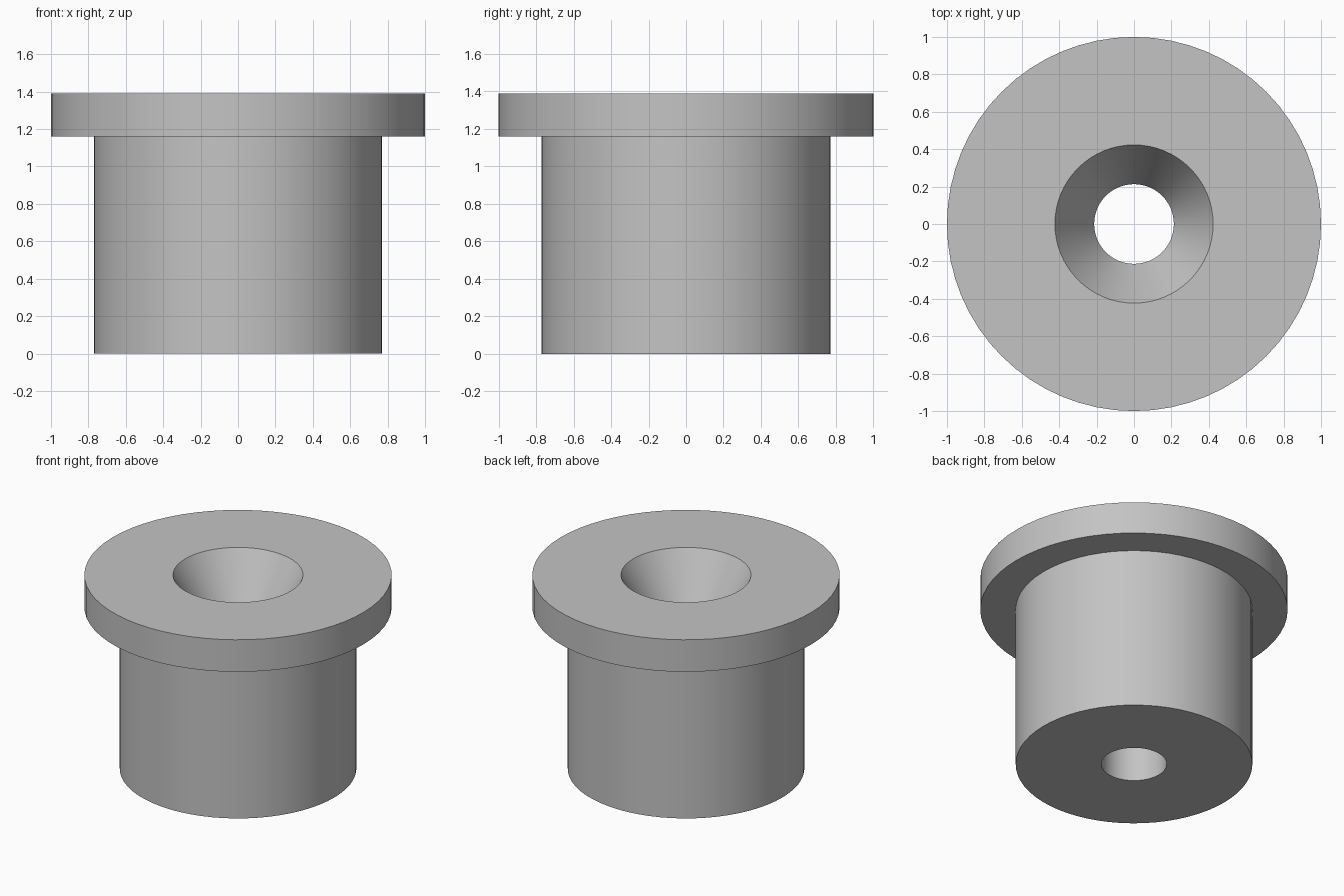
import bpy
import bmesh
import math

SEGMENTS = 64

cube = bpy.data.objects.get("Cube")
if cube:
    bpy.data.objects.remove(cube, do_unlink=True)

# One plain grey material
grey = bpy.data.materials.new("plain grey")
grey.use_nodes = True
colour = (0.55, 0.55, 0.55, 1.0)
grey.diffuse_color = colour
grey.node_tree.nodes["Principled BSDF"].inputs["Base Color"].default_value = colour

# Closed (radius, height) section of the flanged bushing
body_r, flange_r, hole_r, sink_r = 0.77, 1.0, 0.213, 0.423
flange_z, top_z, sink_depth = 1.16, 1.39, 0.36
profile = [
    (hole_r, 0), (body_r, 0),                       # underside
    (body_r, flange_z), (flange_r, flange_z),       # barrel and flange step
    (flange_r, top_z), (sink_r, top_z),             # flange rim and top
    (hole_r, top_z - sink_depth),                   # countersink into bore
]


def lathe(name, section, material):
    """Spin a closed section around the z axis."""
    bm = bmesh.new()
    verts = [bm.verts.new((r, 0, z)) for r, z in section]
    edges = [bm.edges.new((a, b)) for a, b in zip(verts, verts[1:] + verts[:1])]
    bmesh.ops.spin(bm, geom=verts + edges, cent=(0, 0, 0), axis=(0, 0, 1),
                   angle=math.tau, steps=SEGMENTS, use_duplicate=False)
    bmesh.ops.remove_doubles(bm, verts=bm.verts[:], dist=0.0001)
    bmesh.ops.recalc_face_normals(bm, faces=bm.faces[:])
    mesh = bpy.data.meshes.new(name)
    bm.to_mesh(mesh)
    bm.free()
    mesh.materials.append(material)
    obj = bpy.data.objects.new(name, mesh)
    bpy.context.collection.objects.link(obj)
    return obj


bushing = lathe("flanged_bushing", profile, grey)

# Smooth walls, crisp rims
bpy.ops.object.select_all(action="DESELECT")
bushing.select_set(True)
bpy.context.view_layer.objects.active = bushing
bpy.ops.object.shade_smooth_by_angle(angle=math.radians(25))
